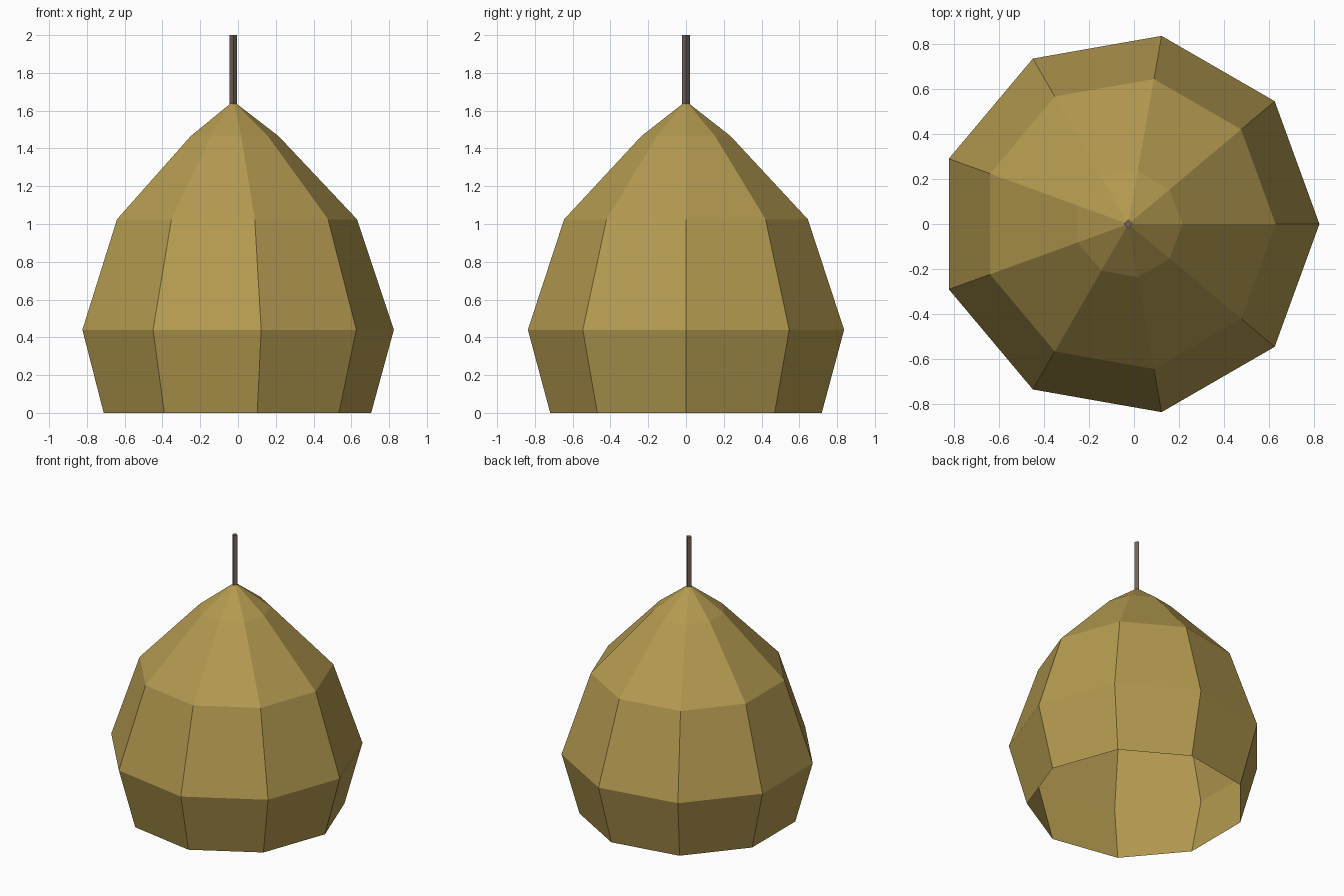
import bpy
import bmesh
from math import cos, sin, tau

cube = bpy.data.objects.get("Cube")
if cube:
    bpy.data.objects.remove(cube, do_unlink=True)

AXIS_X = -0.025


def make_material(name, rgb):
    mat = bpy.data.materials.new(name)
    mat.use_nodes = True
    colour = (*rgb, 1.0)
    mat.diffuse_color = colour
    mat.node_tree.nodes["Principled BSDF"].inputs["Base Color"].default_value = colour
    return mat


def lathe(name, profile, sides, material, cap_top=False):
    """Revolve (radius, height) points into a flat-faced shell; radius 0 makes a tip."""
    bm = bmesh.new()
    rings = []
    for radius, z in profile:
        if radius == 0:
            rings.append([bm.verts.new((0, 0, z))] * sides)
        else:
            rings.append([bm.verts.new((radius * cos(tau * i / sides),
                                        radius * sin(tau * i / sides), z))
                          for i in range(sides)])
    for low, high in zip(rings, rings[1:]):
        for i in range(sides):
            j = (i + 1) % sides
            corners = [low[i], low[j], high[j], high[i]]
            bm.faces.new(list(dict.fromkeys(corners)))
    if cap_top:
        bm.faces.new(rings[-1])
    mesh = bpy.data.meshes.new(name)
    bm.to_mesh(mesh)
    bm.free()
    mesh.materials.append(material)
    obj = bpy.data.objects.new(name, mesh)
    obj.location.x = AXIS_X
    bpy.context.collection.objects.link(obj)
    return obj


straw = make_material("straw yellow", (0.456, 0.323, 0.080))
wood = make_material("grey brown wood", (0.165, 0.125, 0.102))

# Nine-sided hollow dome, open underneath
lathe("dome_shell", [(0.73, 0), (0.85, 0.44), (0.655, 1.025),
                     (0.24, 1.465), (0, 1.65)], 9, straw)

# Thin square pole standing on the tip
lathe("top_pole", [(0.02, 1.635), (0.02, 2.0)], 4, wood, cap_top=True)
